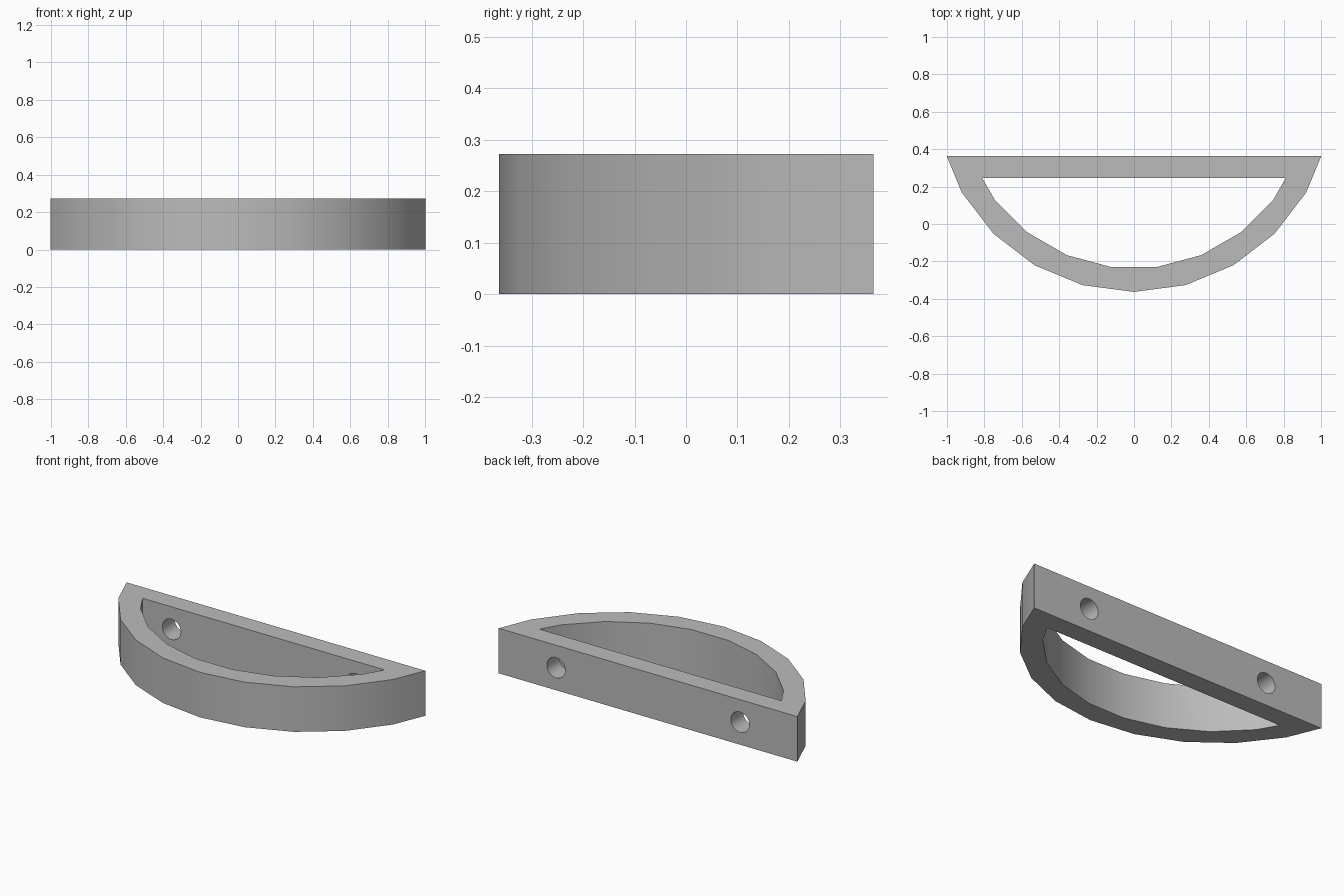
import bpy
import bmesh
from math import sin, cos, radians, pi
from mathutils import Matrix, Vector

if "Cube" in bpy.data.objects:
    bpy.data.objects.remove(bpy.data.objects["Cube"])

HEIGHT = 0.273
CENTRE_Y = 0.70        # centre of both arcs
BACK_Y = 0.364         # flat rear face
INNER_BACK_Y = 0.245   # front face of the rear bar

grey = bpy.data.materials.new("plain grey")
grey.use_nodes = True
colour = (0.5, 0.5, 0.5, 1)
grey.diffuse_color = colour
grey.node_tree.nodes["Principled BSDF"].inputs["Base Color"].default_value = colour


def add_object(name, bm):
    bmesh.ops.recalc_face_normals(bm, faces=bm.faces)
    mesh = bpy.data.meshes.new(name)
    bm.to_mesh(mesh)
    bm.free()
    mesh.materials.append(grey)
    obj = bpy.data.objects.new(name, mesh)
    bpy.context.collection.objects.link(obj)
    return obj


def half_disc(name, radius, offset, flat_y, z0, z1):
    """24-sided prism trimmed flat at the rear."""
    bm = bmesh.new()
    angles = [radians(offset + 15 * i) for i in range(24)]
    face = bm.faces.new([bm.verts.new((radius * sin(a), CENTRE_Y - radius * cos(a), z0))
                         for a in angles])
    bmesh.ops.bisect_plane(bm, geom=bm.verts[:] + bm.edges[:] + [face],
                           plane_co=(0, flat_y, 0), plane_no=(0, 1, 0), clear_outer=True)
    top = bmesh.ops.extrude_face_region(bm, geom=bm.faces[:])["geom"]
    bmesh.ops.translate(bm, vec=Vector((0, 0, z1 - z0)),
                        verts=[v for v in top if isinstance(v, bmesh.types.BMVert)])
    return add_object(name, bm)


def hole_cutter(x):
    bm = bmesh.new()
    place = Matrix.Translation((x, 0.31, HEIGHT / 2)) @ Matrix.Rotation(pi / 2, 4, "X")
    bmesh.ops.create_cone(bm, cap_ends=True, segments=24, radius1=0.062, radius2=0.062,
                          depth=0.3, matrix=place)
    return add_object("hole_cutter", bm)


# Curved frame with a straight rear bar
frame = half_disc("curved_frame", 1.063, 0, BACK_Y, 0, HEIGHT)

# Open middle and the two mounting holes
cutters = [half_disc("opening_cutter", 0.938, 7.5, INNER_BACK_Y, -0.1, HEIGHT + 0.1),
           hole_cutter(-0.617), hole_cutter(0.617)]

bpy.ops.object.select_all(action="DESELECT")
bpy.context.view_layer.objects.active = frame
frame.select_set(True)
for cutter in cutters:
    cutter.hide_render = True
    cut = frame.modifiers.new("cut", "BOOLEAN")
    cut.operation = "DIFFERENCE"
    cut.solver = "EXACT"
    cut.object = cutter
    bpy.ops.object.modifier_apply(modifier=cut.name)
    bpy.data.objects.remove(cutter)

bpy.ops.object.shade_smooth_by_angle(angle=radians(30))
